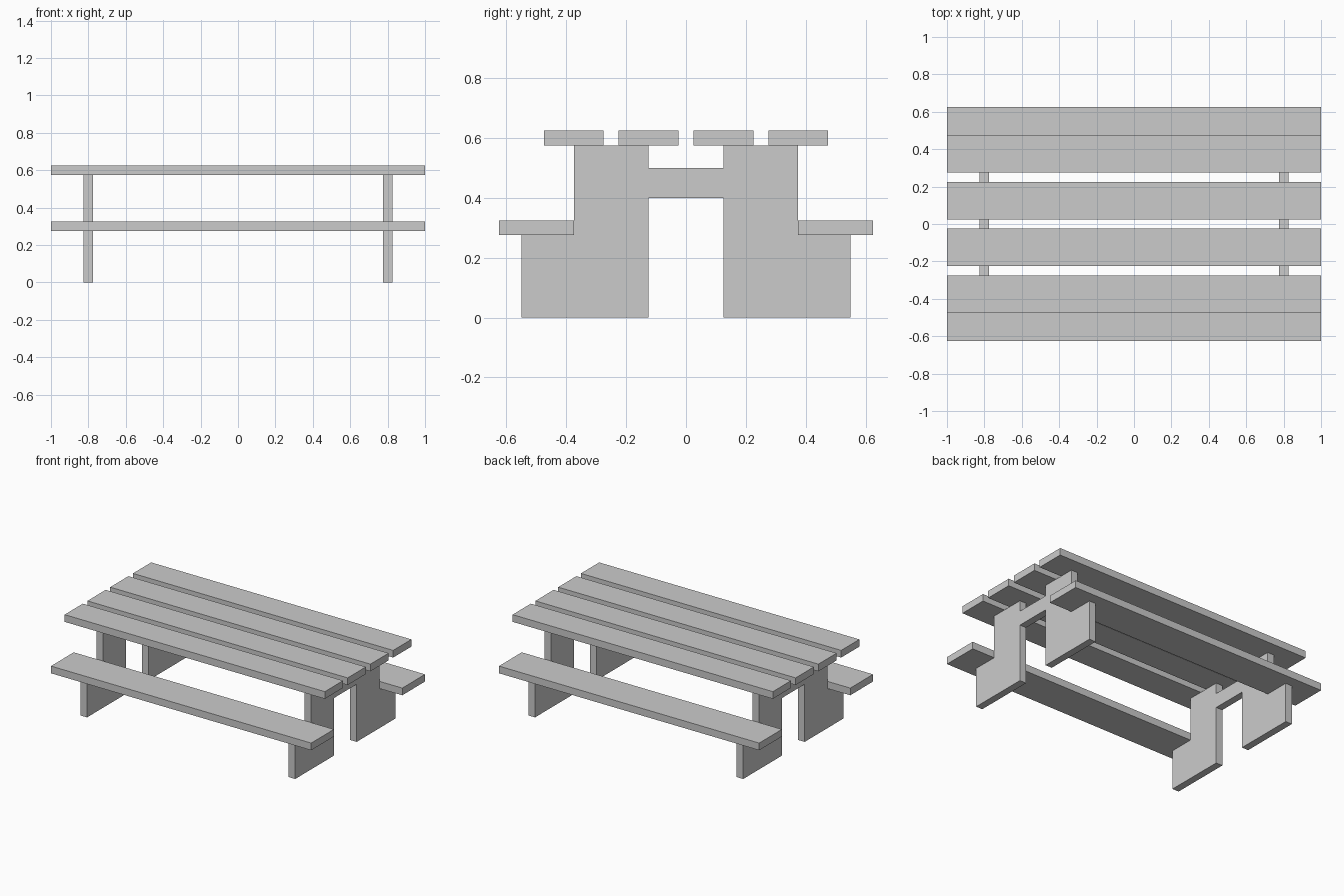
import bpy, bmesh

if "Cube" in bpy.data.objects:
    bpy.data.objects.remove(bpy.data.objects["Cube"])

LENGTH = 2.0
THICK = 0.05


def plank(name, y, width, z_bottom):
    """Full-length board centred on x = 0."""
    bpy.ops.mesh.primitive_cube_add(size=1, location=(0, y, z_bottom + THICK / 2))
    ob = bpy.context.object
    ob.name = name
    ob.scale = (LENGTH, width, THICK)
    bpy.ops.object.transform_apply(location=False, rotation=False, scale=True)


def frame(name, x, half):
    """Flat end frame: half outline mirrored across y = 0, extruded along x."""
    outline = half + [(-y, z) for y, z in reversed(half)]
    bm = bmesh.new()
    face = bm.faces.new([bm.verts.new((-THICK / 2, y, z)) for y, z in outline])
    ext = bmesh.ops.extrude_face_region(bm, geom=[face], use_keep_orig=True)
    verts = [g for g in ext["geom"] if isinstance(g, bmesh.types.BMVert)]
    bmesh.ops.translate(bm, verts=verts, vec=(THICK, 0, 0))
    bmesh.ops.recalc_face_normals(bm, faces=bm.faces)
    mesh = bpy.data.meshes.new(name)
    bm.to_mesh(mesh)
    bm.free()
    ob = bpy.data.objects.new(name, mesh)
    ob.location.x = x
    bpy.context.collection.objects.link(ob)


# Table top boards
for i in range(4):
    plank(f"table_board_{i + 1}", -0.375 + 0.25 * i, 0.2, 0.575)

# Bench seats
plank("front_seat", -0.5, 0.25, 0.275)
plank("back_seat", 0.5, 0.25, 0.275)

# End frames: stepped legs joined by a crossbar
half_outline = [(0, 0.4), (0.125, 0.4), (0.125, 0), (0.55, 0), (0.55, 0.275),
                (0.375, 0.275), (0.375, 0.575), (0.125, 0.575), (0.125, 0.5), (0, 0.5)]
# Drop the centre points so the crossbar edges stay whole
half_outline = half_outline[1:-1]
frame("left_leg_frame", -0.8, half_outline)
frame("right_leg_frame", 0.8, half_outline)
